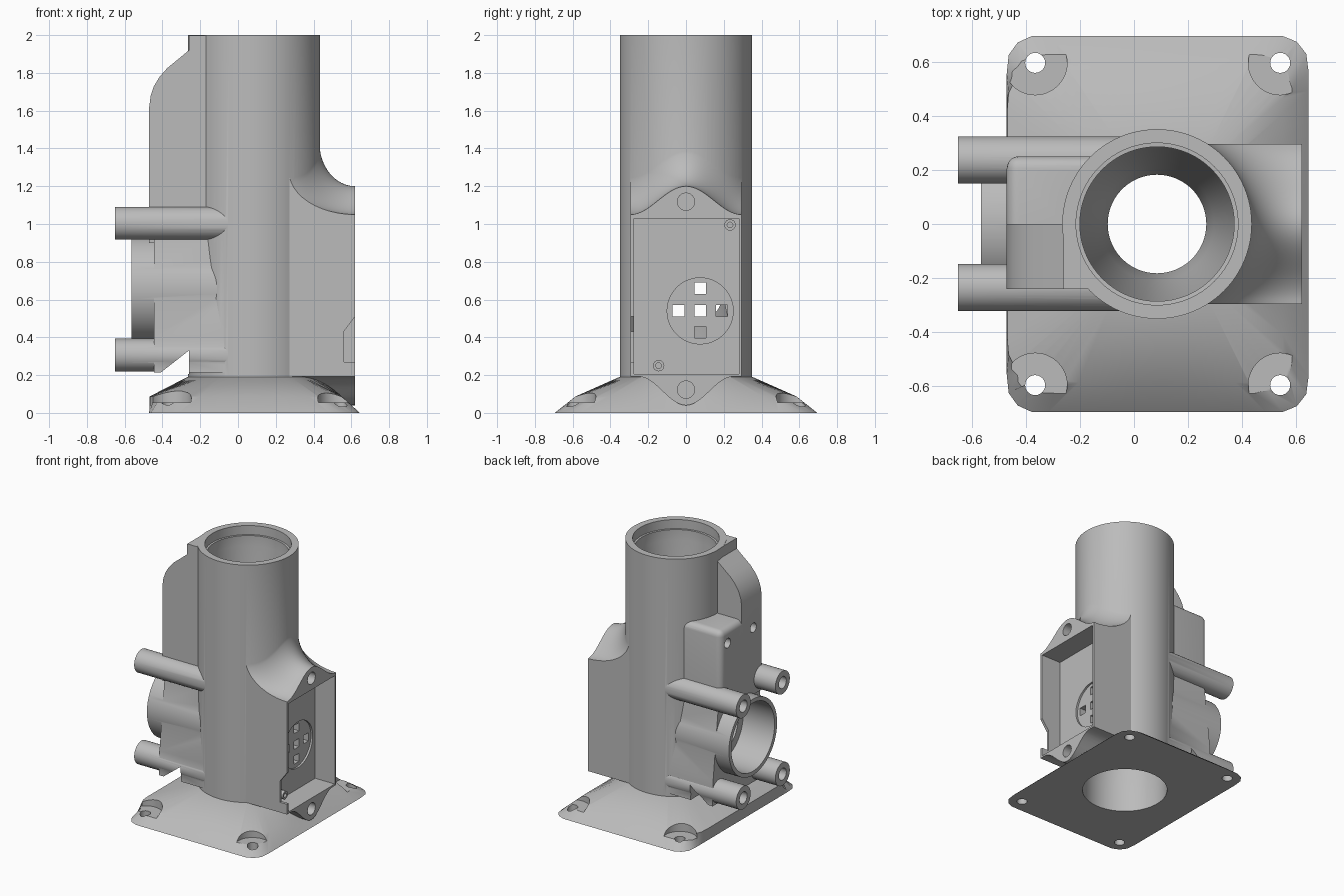
import bpy, bmesh, math
from mathutils import Vector

if "Cube" in bpy.data.objects:
    bpy.data.objects.remove(bpy.data.objects["Cube"])

CX, R = 0.085, 0.35          # main tube axis and outer radius
grey = bpy.data.materials.new("light_grey")
grey.diffuse_color = (0.5, 0.5, 0.5, 1)
grey.use_nodes = True
grey.node_tree.nodes["Principled BSDF"].inputs["Base Color"].default_value = grey.diffuse_color


def loft(name, rings):
    """Solid skinned through equal-length rings of points, capped at both ends."""
    bm = bmesh.new()
    vs = [[bm.verts.new(p) for p in r] for r in rings]
    n = len(vs[0])
    for a, b in zip(vs, vs[1:]):
        for i in range(n):
            j = (i + 1) % n
            bm.faces.new((a[i], a[j], b[j], b[i]))
    bm.faces.new(vs[0][::-1])
    bm.faces.new(vs[-1])
    bmesh.ops.recalc_face_normals(bm, faces=bm.faces)
    me = bpy.data.meshes.new(name)
    bm.to_mesh(me)
    bm.free()
    me.materials.append(grey)
    ob = bpy.data.objects.new(name, me)
    bpy.context.collection.objects.link(ob)
    return ob


def prism(name, pts, axis, a, b):
    """Extrude a 2D outline along x (pts = y,z), y (pts = x,z) or z (pts = x,y)."""
    place = {"x": lambda p, t: (t, p[0], p[1]),
             "y": lambda p, t: (p[0], t, p[1]),
             "z": lambda p, t: (p[0], p[1], t)}[axis]
    return loft(name, [[place(p, t) for p in pts] for t in (a, b)])


def circle(u, v, r, n=48):
    return [(u + r * math.cos(2 * math.pi * i / n), v + r * math.sin(2 * math.pi * i / n)) for i in range(n)]


def rect(u0, u1, v0, v1):
    return [(u0, v0), (u1, v0), (u1, v1), (u0, v1)]


def turned(name, profile, n=96):
    return loft(name, [[(x, y, z) for x, y in circle(CX, 0, r, n)] for r, z in profile])


def apply_mod(ob, kind, **props):
    m = ob.modifiers.new("m", kind)
    for k, v in props.items():
        setattr(m, k, v)
    bpy.context.view_layer.objects.active = ob
    bpy.ops.object.modifier_apply(modifier=m.name)


def combine(ob, other, op):
    apply_mod(ob, "BOOLEAN", object=other, operation=op, solver="EXACT")
    bpy.data.objects.remove(other)


def round_edges(ob, width):
    apply_mod(ob, "BEVEL", width=width, segments=5, limit_method="ANGLE", angle_limit=0.6)


def ray_ring(x0, x1, hy, r, z, n=96):
    """Rounded rectangle sampled at even angles around the tube axis."""
    pts = []
    for i in range(n):
        a = 2 * math.pi * i / n
        d = Vector((math.cos(a), math.sin(a)))
        lo, hi = 0.0, 2.0
        for _ in range(30):
            t = (lo + hi) / 2
            p = d * t + Vector((CX, 0))
            qx = abs(p.x - (x0 + x1) / 2) - (x1 - x0) / 2 + r
            qy = abs(p.y) - hy + r
            s = math.hypot(max(qx, 0), max(qy, 0)) + min(max(qx, qy), 0) - r
            lo, hi = (t, hi) if s < 0 else (lo, t)
        pts.append((CX + d.x * lo, d.y * lo, z))
    return pts


# Main tube
body = turned("valve_body", [(R, 0.1), (R, 2.0)])

# Flared base plate
base = loft("base_plate", [
    ray_ring(-0.47, 0.645, 0.695, 0.11, 0),
    ray_ring(-0.468, 0.55, 0.585, 0.14, 0.087),
    [(x, y, 0.19) for x, y in circle(CX, 0, R + 0.003, 96)]])
for x in (-0.365, 0.54):
    for y in (-0.595, 0.595):
        combine(base, prism("screw_hole", circle(x, y, 0.037, 24), "z", -0.1, 0.4), "DIFFERENCE")
        combine(base, prism("screw_recess", circle(x, y, 0.118), "z", 0.055, 0.4), "DIFFERENCE")

# Sensor box with swept shoulder and screw ears
sections = []
for i in range(33):
    y = -0.295 + 0.59 * i / 32
    top = 1.05 + 0.075 * (1 + math.cos(math.pi * y / 0.295))
    low = 0.192 - 0.076 * (1 + math.cos(math.pi * min(1, abs(y) / 0.25)))
    rx = 0.62 - (CX + math.sqrt(R * R - y * y)) + 0.004
    sec = [(0.1, y, low), (0.62, y, low)]
    for k in range(13):
        t = math.pi / 2 * k / 12
        sec.append((0.62 - rx * math.sin(t), y, top + 0.23 * (1 - math.cos(t))))
    sections.append(sec + [(0.1, y, top + 0.23)])
box = loft("sensor_box", sections)

# Tall fin and lower block on the left side
fin_pts = [(0, 0.9), (-0.47, 0.9), (-0.47, 1.62), (-0.462, 1.68), (-0.445, 1.73), (-0.415, 1.78),
           (-0.375, 1.825), (-0.32, 1.87), (-0.26, 1.92), (-0.26, 1.999), (0, 1.999)]
fin = prism("tall_fin", fin_pts, "y", -0.24, 0.0)
block = prism("side_block", rect(-0.47, 0, 0.905, 1.52), "y", -0.2, 0.25)
round_edges(block, 0.045)

# Outlet housing, widening downwards
housing = prism("outlet_housing", [(-0.315, 0.215), (0.315, 0.215), (0.31, 0.4), (0.25, 0.92), (-0.25, 0.92), (-0.31, 0.4)],
                "x", -0.445, 0.0)
barrel = prism("outlet_barrel", circle(0, 0.655, 0.29, 72), "x", -0.565, -0.05)

for part in (base, box, fin, block, housing, barrel):
    combine(body, part, "UNION")

# Four mounting posts
post_at = [(y, z) for y in (-0.235, 0.237) for z in (0.306, 1.004)]
for y, z in post_at:
    combine(body, prism("mount_post", circle(y, z, 0.087), "x", -0.65, 0.02), "UNION")

# Cuts: through bore with throat, outlet, screw holes, underside wedge
cuts = [
    turned("bore", [(0.3, -0.1), (0.3, 0.2), (0.27, 0.4), (0.2, 0.75), (0.182, 0.9), (0.182, 1.1),
                    (0.21, 1.35), (0.285, 1.85), (0.285, 1.93), (0.299, 1.931), (0.299, 2.1)]),
    prism("outlet_bore", circle(0, 0.655, 0.26, 72), "x", -0.7, -0.3),
    prism("outlet_throat", circle(0, 0.655, 0.2, 72), "x", -0.4, CX),
    prism("wedge", [(-0.42, 0.205), (-0.26, 0.33), (-0.26, 0.205)], "y", -0.5, 0.5),
    prism("pocket", rect(-0.275, 0.28, 0.205, 1.03), "x", 0.455, 0.8),
    prism("disc_recess", circle(0.075, 0.54, 0.175), "x", 0.44, 0.6),
    prism("wall_notch", [(0.56, 0.27), (0.65, 0.27), (0.65, 0.55), (0.56, 0.43)], "y", -0.35, -0.2)]
for y, z in post_at:
    cuts.append(prism("post_hole", circle(y, z, 0.045, 24), "x", -0.8, -0.42))
for y in (0.17, -0.14):
    cuts.append(prism("block_hole", circle(y, 1.41, 0.036, 24), "x", -0.8, -0.32))
for z in (0.123, 1.118):
    cuts.append(prism("ear_hole", circle(0, z, 0.046, 24), "x", 0.48, 0.8))
for y, z in ((0.075, 0.54), (0.075, 0.66), (-0.04, 0.54), (0.19, 0.54), (0.075, 0.427)):
    cuts.append(prism("sensor_window", rect(y - 0.031, y + 0.031, z - 0.031, z + 0.031), "x", 0.2, 0.6))
for c in cuts:
    combine(body, c, "DIFFERENCE")

# Small bosses inside the sensor pocket
bosses = []
for y, z in ((0.233, 0.995), (-0.145, 0.25)):
    boss = prism("pocket_boss", circle(y, z, 0.03, 24), "x", 0.45, 0.5)
    combine(boss, prism("boss_hole", circle(y, z, 0.015, 16), "x", 0.46, 0.6), "DIFFERENCE")
    bosses.append(boss)

# Smooth shading with crisp edges
for ob in [body] + bosses:
    bpy.ops.object.select_all(action="DESELECT")
    ob.select_set(True)
    bpy.context.view_layer.objects.active = ob
    bpy.ops.object.shade_smooth_by_angle(angle=math.radians(30))
